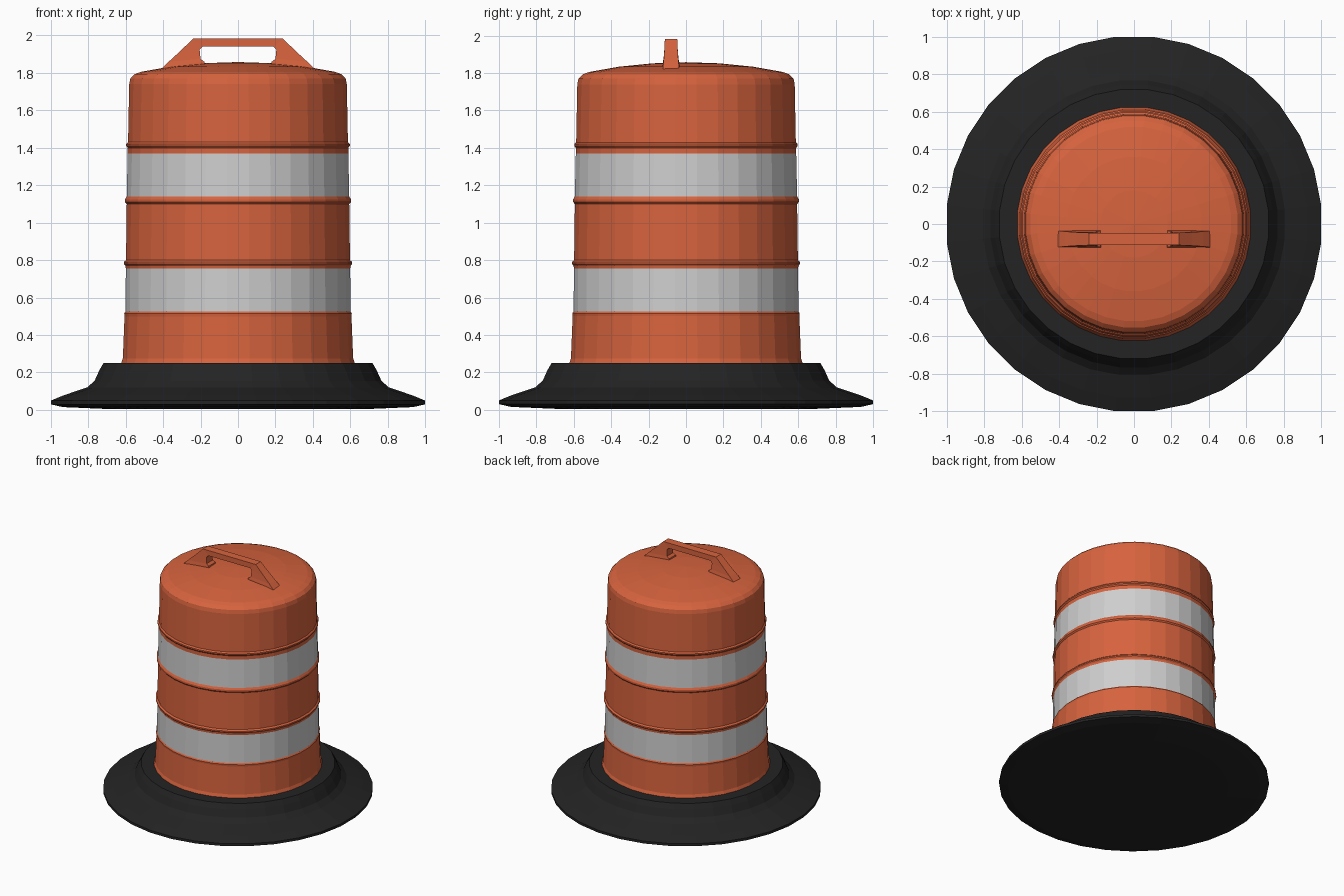
import bpy, bmesh, math

if "Cube" in bpy.data.objects:
    bpy.data.objects.remove(bpy.data.objects["Cube"])

SIDES = 32


def material(name, rgb):
    m = bpy.data.materials.new(name)
    m.diffuse_color = (*rgb, 1.0)
    m.use_nodes = True
    m.node_tree.nodes["Principled BSDF"].inputs["Base Color"].default_value = m.diffuse_color
    return m


orange = material("orange plastic", (0.68, 0.125, 0.048))
silver = material("reflective silver", (0.62, 0.62, 0.62))
black = material("black rubber", (0.017, 0.017, 0.017))


def finish(name, bm, mats):
    bmesh.ops.recalc_face_normals(bm, faces=bm.faces)
    me = bpy.data.meshes.new(name)
    bm.to_mesh(me)
    bm.free()
    for m in mats:
        me.materials.append(m)
    ob = bpy.data.objects.new(name, me)
    bpy.context.collection.objects.link(ob)
    return ob


def lathe(name, profile, mats, stripes=()):
    """Revolve (radius, z) points; a radius of 0 closes to a tip."""
    bm = bmesh.new()
    rings = []
    for r, z in profile:
        if r == 0:
            rings.append([bm.verts.new((0, 0, z))] * SIDES)
        else:
            k = r / math.cos(math.pi / SIDES) if r > 0.95 else r
            rings.append([bm.verts.new((k * math.cos(a), k * math.sin(a), z))
                          for a in ((i + 0.5) * math.tau / SIDES for i in range(SIDES))])
    for a, b in zip(rings, rings[1:]):
        for i in range(SIDES):
            j = (i + 1) % SIDES
            quad = list(dict.fromkeys((a[i], a[j], b[j], b[i])))
            f = bm.faces.new(quad)
            z = f.calc_center_median().z
            if any(lo < z < hi for lo, hi in stripes):
                f.material_index = 1
    return finish(name, bm, mats)


# Weighted rubber base
lathe("base", [(0, 0.005), (0.70, 0.005), (0.94, 0.015), (1.0, 0.03), (1.0, 0.05),
               (0.93, 0.08), (0.81, 0.12), (0.77, 0.155), (0.745, 0.21),
               (0.722, 0.25), (0.60, 0.25)], [black])

# Drum body with ribs, domed lid and two reflective bands
lathe("drum", [(0.63, 0.24), (0.618, 0.275), (0.609, 0.50), (0.611, 0.515), (0.604, 0.525),
               (0.602, 0.755), (0.604, 0.77), (0.613, 0.78), (0.613, 0.79), (0.601, 0.80),
               (0.597, 1.10), (0.606, 1.11), (0.606, 1.125), (0.597, 1.14),
               (0.592, 1.37), (0.592, 1.40), (0.600, 1.41), (0.600, 1.42), (0.590, 1.43),
               (0.584, 1.74), (0.578, 1.77), (0.555, 1.793), (0.52, 1.806),
               (0.36, 1.834), (0.18, 1.852), (0, 1.858)],
      [orange, silver], stripes=[(0.525, 0.755), (1.14, 1.37)])

# Carry handle: cross-sections (outer point, inner point, half depth), mirrored in x
half = [((0.425, 1.80), (0.17, 1.82), 0.046),
        ((0.405, 1.825), (0.18, 1.86), 0.044),
        ((0.37, 1.86), (0.20, 1.875), 0.040),
        ((0.31, 1.915), (0.205, 1.925), 0.036),
        ((0.24, 1.983), (0.19, 1.94), 0.033)]
sections = [((-o[0], o[1]), (-i[0], i[1]), d) for o, i, d in half] + half[::-1]
bm = bmesh.new()
loops = []
for (ox, oz), (ix, iz), d in sections:
    loops.append([bm.verts.new((x, -0.08 + y, z)) for x, y, z in
                  ((ox, -d, oz), (ox, d, oz), (ix, d, iz), (ix, -d, iz))])
for a, b in zip(loops, loops[1:]):
    for i in range(4):
        j = (i + 1) % 4
        bm.faces.new((a[i], a[j], b[j], b[i]))
bm.faces.new(loops[0])
bm.faces.new(loops[-1])
finish("handle", bm, [orange])
